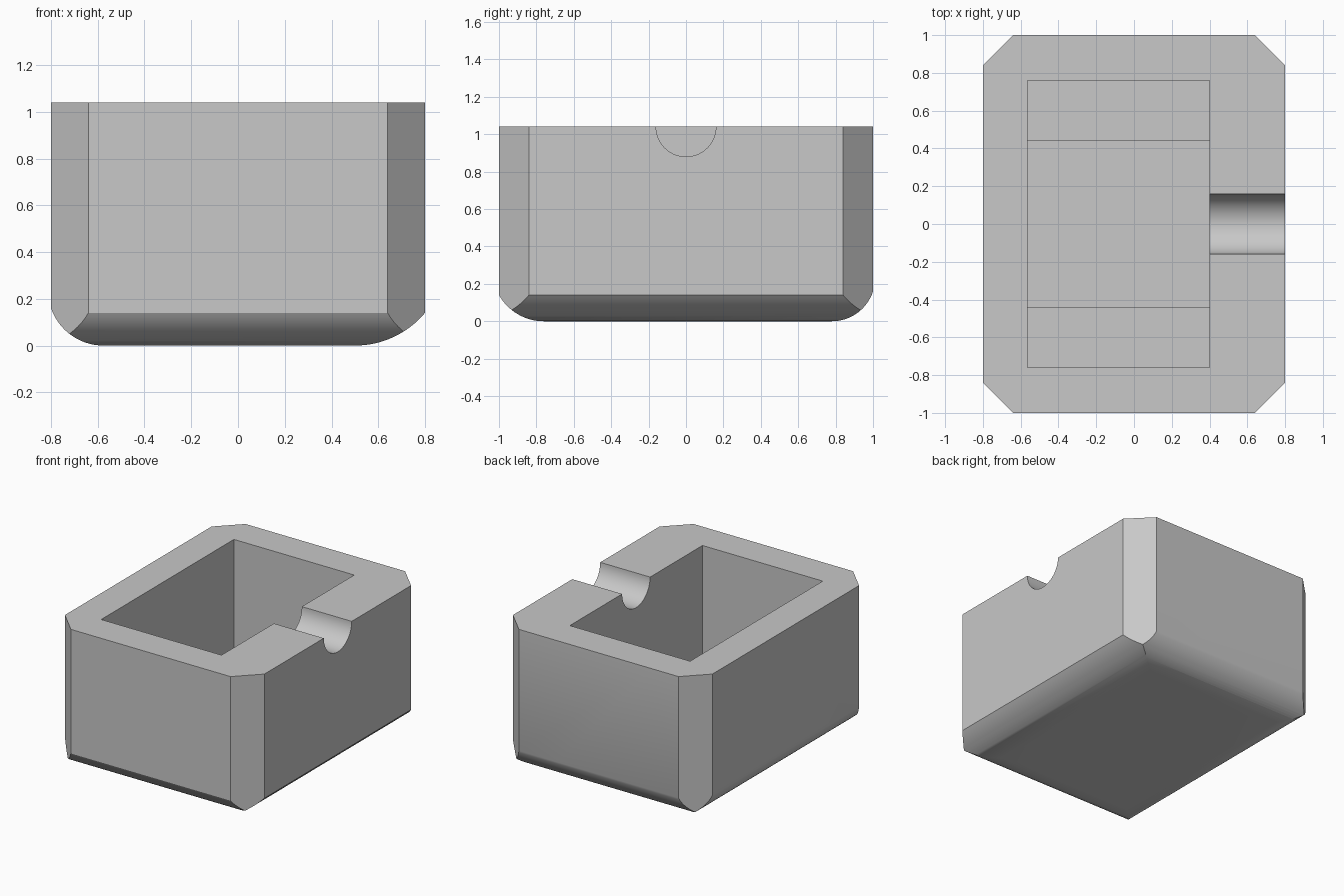
import bpy
import bmesh
import math
from mathutils import Vector

cube = bpy.data.objects.get("Cube")
if cube:
    bpy.data.objects.remove(cube, do_unlink=True)

HALF_X, HALF_Y, HEIGHT = 0.8, 1.0, 1.04
CHAMFER = 0.16

grey = bpy.data.materials.new("plain_grey")
grey.use_nodes = True
colour = (0.58, 0.58, 0.58, 1)
grey.diffuse_color = colour
grey.node_tree.nodes["Principled BSDF"].inputs["Base Color"].default_value = colour


def prism(name, profile, axis, start, end):
    """Extrude a flat profile along the x, y or z axis."""
    place = {"x": lambda a, b, d: (d, a, b),
             "y": lambda a, b, d: (a, d, b),
             "z": lambda a, b, d: (a, b, d)}[axis]
    bm = bmesh.new()
    face = bm.faces.new([bm.verts.new(place(a, b, start)) for a, b in profile])
    moved = bmesh.ops.extrude_face_region(bm, geom=[face])["geom"]
    bmesh.ops.translate(bm, vec=Vector(place(0, 0, end - start)),
                        verts=[v for v in moved if isinstance(v, bmesh.types.BMVert)])
    bmesh.ops.recalc_face_normals(bm, faces=bm.faces)
    mesh = bpy.data.meshes.new(name)
    bm.to_mesh(mesh)
    bm.free()
    mesh.materials.append(grey)
    obj = bpy.data.objects.new(name, mesh)
    bpy.context.collection.objects.link(obj)
    return obj


def arc(edge, run, rise, steps=16):
    """Points of a bottom rounding, from the wall down to the flat base."""
    radius = (run * run + rise * rise) / (2 * rise)
    sweep = math.asin(run / radius)
    side = math.copysign(1, edge)
    centre = edge - side * run
    return [(centre + side * radius * math.sin(t), radius * (1 - math.cos(t)))
            for t in (sweep * (1 - i / steps) for i in range(steps + 1))]


def rounded_profile(half, low, high):
    """Wall outline with a separate rounding (run, rise) at each bottom edge."""
    return ([(-half, HEIGHT)] + arc(-half, *low)
            + arc(half, *high)[::-1] + [(half, HEIGHT)])


def rectangle(x0, x1, y0, y1):
    return [(x0, y0), (x1, y0), (x1, y1), (x0, y1)]


def combine(target, cutter, operation):
    mod = target.modifiers.new(operation.lower(), "BOOLEAN")
    mod.operation = operation
    mod.solver = "EXACT"
    mod.object = cutter
    bpy.context.view_layer.objects.active = target
    bpy.ops.object.modifier_apply(modifier=mod.name)
    bpy.data.objects.remove(cutter, do_unlink=True)


# Block rounded along its front and back bottom edges
body = prism("housing_block", rounded_profile(HALF_Y, (0.24, 0.14), (0.22, 0.16)),
             "x", -HALF_X, HALF_X)

# Rounding of the two side bottom edges
combine(body, prism("side_rounding",
                    rounded_profile(HALF_X, (0.225, 0.16), (0.3, 0.14)),
                    "y", -1.2, 1.2), "INTERSECT")

# Chamfered upright corners
inner_x, inner_y = HALF_X - CHAMFER, HALF_Y - CHAMFER
octagon = [(inner_x, -HALF_Y), (HALF_X, -inner_y), (HALF_X, inner_y), (inner_x, HALF_Y),
           (-inner_x, HALF_Y), (-HALF_X, inner_y), (-HALF_X, -inner_y), (-inner_x, -HALF_Y)]
combine(body, prism("corner_chamfers", octagon, "z", -0.2, 1.3), "INTERSECT")

# Pocket with a ledge at each end and a lower middle
combine(body, prism("pocket", rectangle(-0.565, 0.4, -0.76, 0.76), "z", 0.22, 1.3),
        "DIFFERENCE")
combine(body, prism("pocket_middle", rectangle(-0.565, 0.4, -0.44, 0.44), "z", 0.14, 0.5),
        "DIFFERENCE")

# Round cable notch through one wall
notch = [(0.16 * math.cos(t), HEIGHT + 0.16 * math.sin(t))
         for t in (math.tau * i / 64 for i in range(64))]
combine(body, prism("cable_notch", notch, "x", 0.1, 1.0), "DIFFERENCE")

# Smooth roundings with crisp edges
bpy.ops.object.select_all(action="DESELECT")
body.select_set(True)
bpy.context.view_layer.objects.active = body
bpy.ops.object.shade_smooth_by_angle(angle=math.radians(30))
